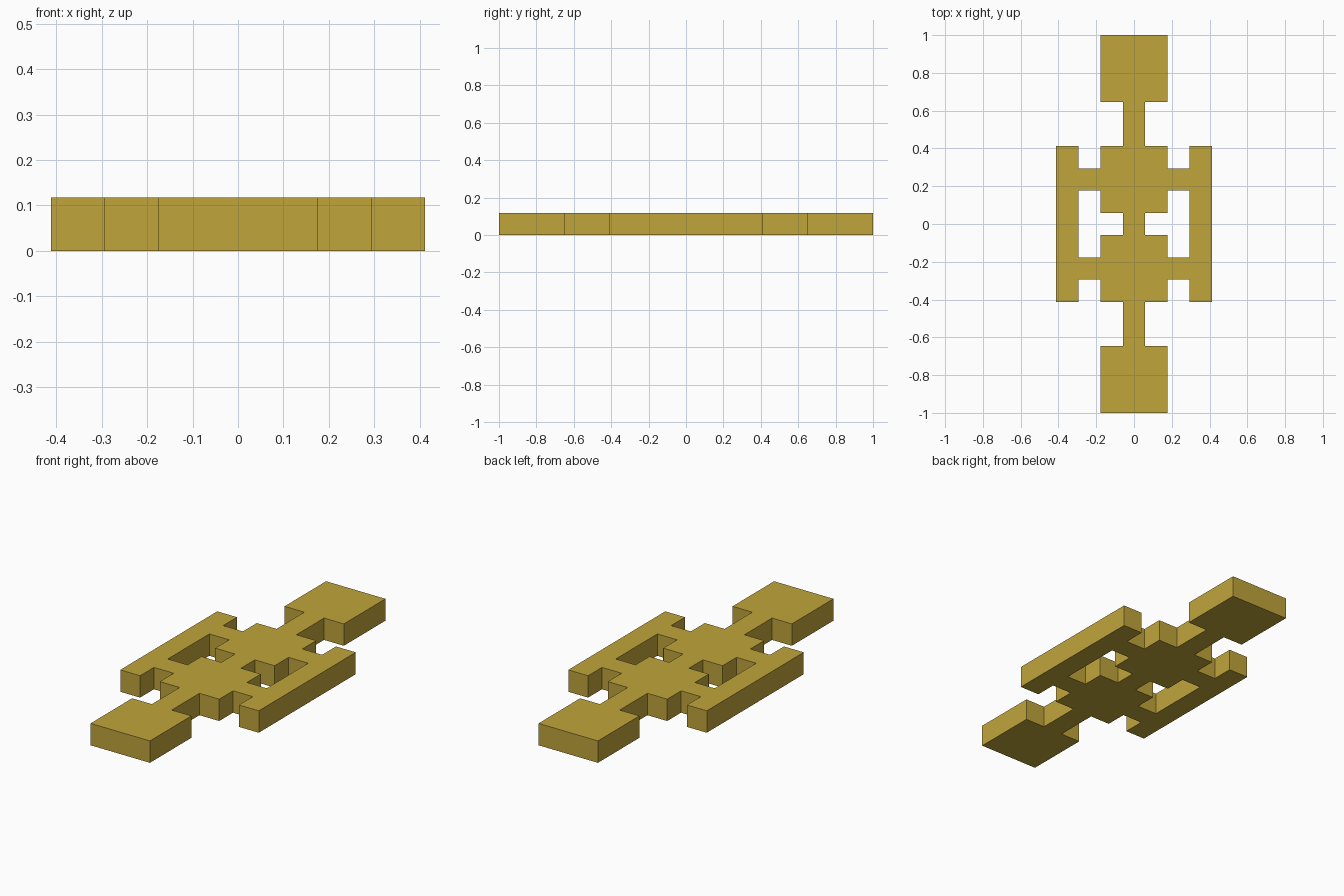
import bpy
import bmesh

cube = bpy.data.objects.get("Cube")
if cube:
    bpy.data.objects.remove(cube, do_unlink=True)

# Everything sits on a grid of half-units; 34 of them span the length
UNIT = 1 / 17
THICKNESS = 2 * UNIT

gold = bpy.data.materials.new("antique_gold")
gold.use_nodes = True
colour = (0.527, 0.376, 0.044, 1)
gold.diffuse_color = colour
gold.node_tree.nodes["Principled BSDF"].inputs["Base Color"].default_value = colour

# Rectangles of one quarter (x0, x1, y0, y1), mirrored to the other three
parts = {
    "end_block": (0, 3, 11, 17),
    "outer_neck": (0, 1, 7, 11),
    "inner_block": (0, 3, 1, 7),
    "centre_neck": (0, 1, 0, 1),
    "cross_arm": (3, 5, 3, 5),
    "side_rail": (5, 7, 0, 7),
}


def is_solid(x, y):
    """True where a cell centre lies inside any mirrored part."""
    return any(x0 <= abs(x) < x1 and y0 <= abs(y) < y1
               for x0, x1, y0, y1 in parts.values())


# Flat layout of square cells
bm = bmesh.new()
for x in range(-6, 7, 2):
    for y in range(-16, 17, 2):
        if is_solid(x, y):
            corners = ((-1, -1), (1, -1), (1, 1), (-1, 1))
            bm.faces.new([bm.verts.new(((x + i) * UNIT, (y + j) * UNIT, 0))
                          for i, j in corners])
bmesh.ops.remove_doubles(bm, verts=bm.verts, dist=0.001)

# Raise the layout into one continuous plate
raised = bmesh.ops.extrude_face_region(bm, geom=bm.faces[:], use_keep_orig=True)
top = [v for v in raised["geom"] if isinstance(v, bmesh.types.BMVert)]
bmesh.ops.translate(bm, verts=top, vec=(0, 0, THICKNESS))
bmesh.ops.recalc_face_normals(bm, faces=bm.faces)

# Merge coplanar cells into clean faces
bmesh.ops.dissolve_limit(bm, angle_limit=0.01, verts=bm.verts, edges=bm.edges)

mesh = bpy.data.meshes.new("link_plate")
bm.to_mesh(mesh)
bm.free()
mesh.materials.append(gold)
plate = bpy.data.objects.new("link_plate", mesh)
bpy.context.collection.objects.link(plate)
